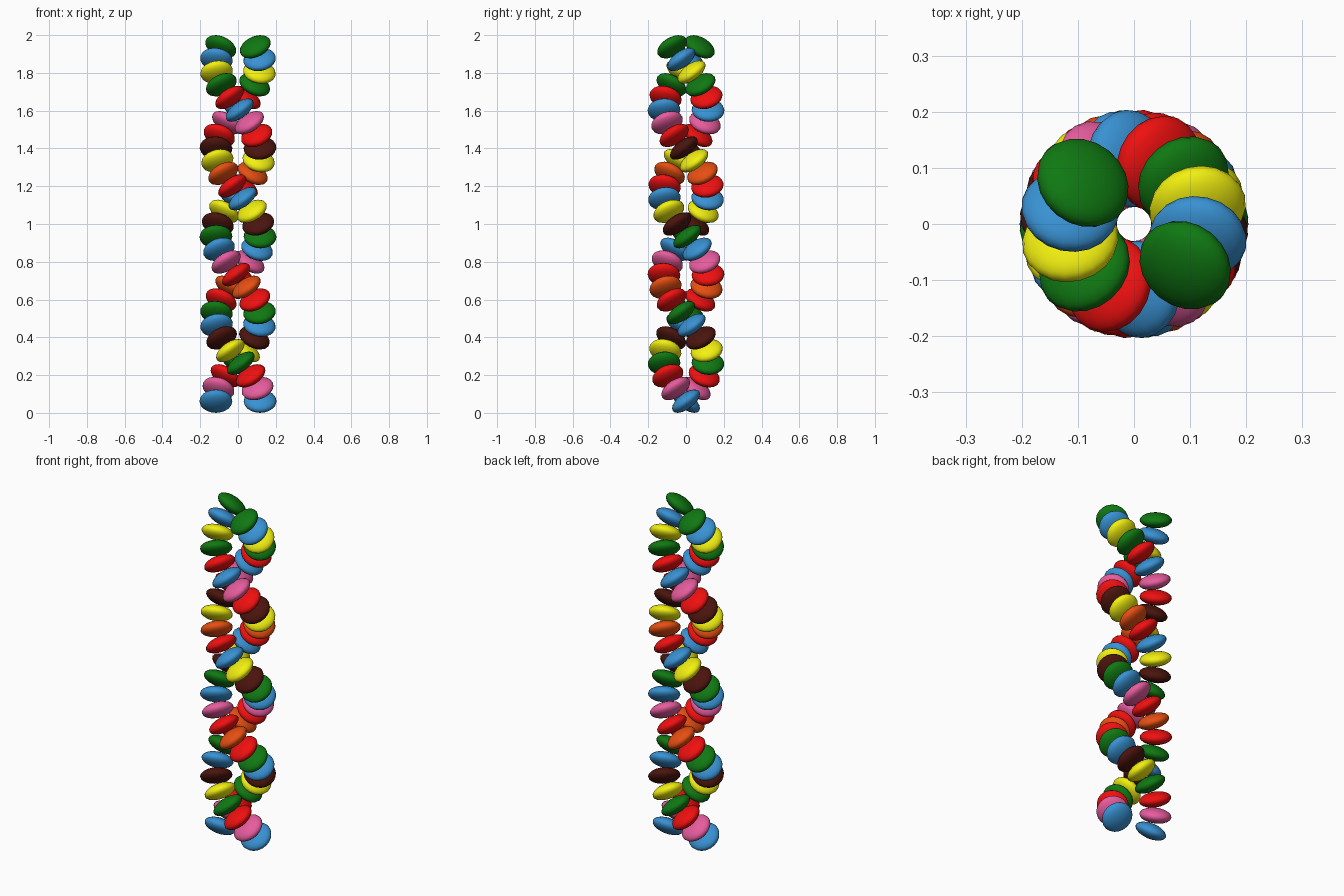
import bpy, math
from mathutils import Matrix

if "Cube" in bpy.data.objects:
    bpy.data.objects.remove(bpy.data.objects["Cube"])

# linear colour values
COLOURS = {
    "blue": (0.040, 0.285, 0.65), "pink": (0.80, 0.107, 0.34), "red": (0.87, 0.005, 0.005),
    "green": (0.005, 0.19, 0.006), "yellow": (0.89, 0.87, 0.005),
    "brown": (0.070, 0.007, 0.004), "orange": (0.80, 0.078, 0.006),
}
mats = {}
for name, rgb in COLOURS.items():
    mats[name] = bpy.data.materials.new(name)
    mats[name].diffuse_color = (*rgb, 1)

# bead colours from bottom to top, the same on both strands
ORDER = ("blue pink red green yellow brown blue green red orange red pink blue green brown "
         "yellow blue red orange yellow brown red pink blue red green yellow blue green").split()

RING, RADIUS, THICK = 0.117, 0.087, 0.0415
TILT = math.radians(37)
Z0, Z1 = 0.062, 1.938


def twist(t):
    """Strand angle at height fraction t, slightly ahead in the middle."""
    return math.radians(-758.8 * t - 4.5 * math.sin(math.pi * t))


def bead(strand, level, colour):
    """Flattened sphere, tilted about the line from the axis to the bead."""
    bpy.ops.mesh.primitive_uv_sphere_add(segments=20, ring_count=10, radius=1)
    ob = bpy.context.object
    ob.name = f"strand_{strand + 1}_bead_{level + 1}"
    t = level / (len(ORDER) - 1)
    ob.matrix_world = (Matrix.Translation((0, 0, Z0 + (Z1 - Z0) * t))
                       @ Matrix.Rotation(twist(t) + strand * math.pi, 4, 'Z')
                       @ Matrix.Translation((RING, 0, 0))
                       @ Matrix.Rotation(TILT, 4, 'X')
                       @ Matrix.Diagonal((RADIUS, RADIUS, THICK, 1)))
    ob.data.materials.append(mats[colour])
    bpy.ops.object.shade_smooth()


# two opposite helical strands
for strand in range(2):
    for level, colour in enumerate(ORDER):
        bead(strand, level, colour)

for m in bpy.data.materials:
    if m.users and not m.is_grease_pencil:
        m.use_nodes = True
        m.node_tree.nodes["Principled BSDF"].inputs["Base Color"].default_value = m.diffuse_color
